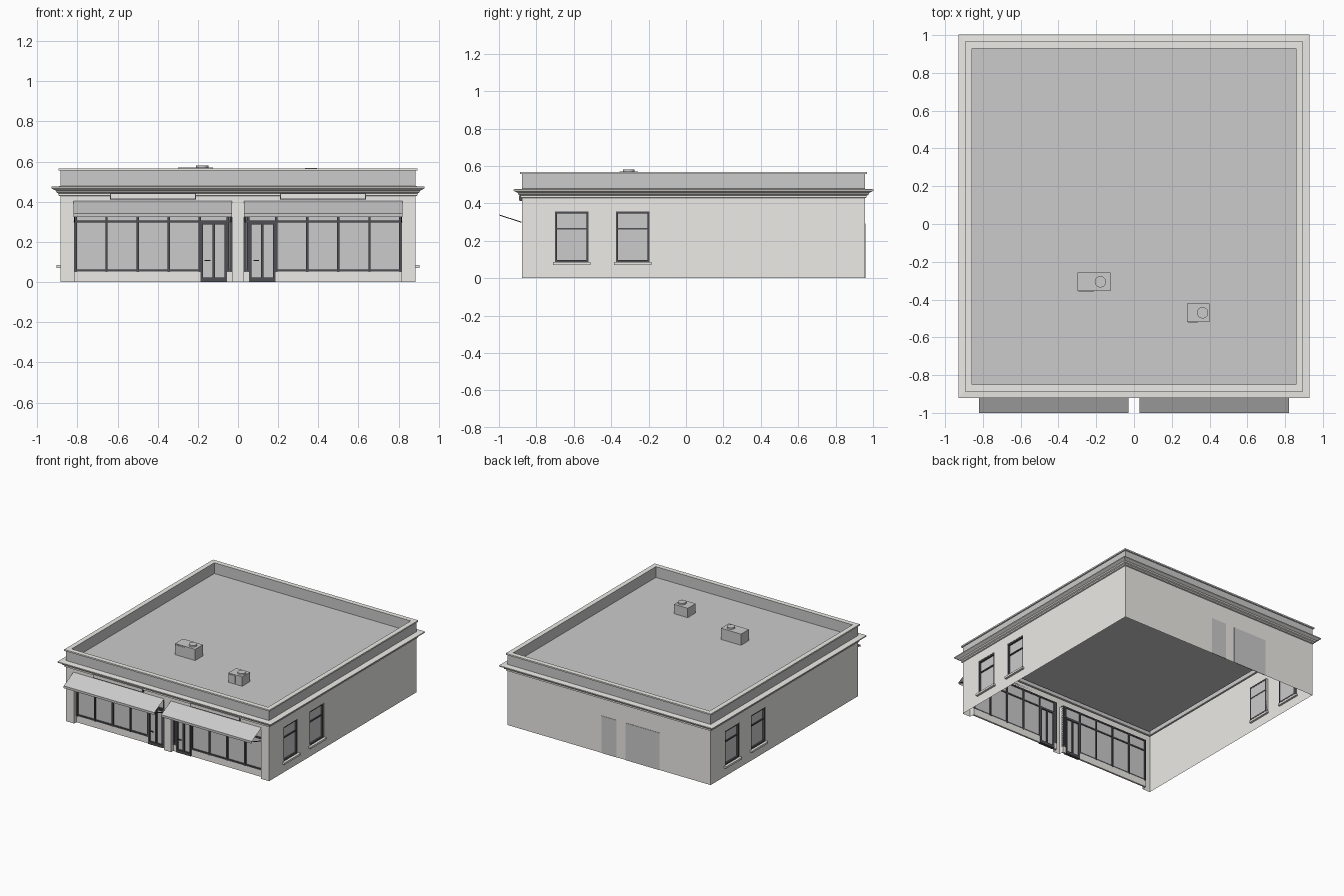
import bpy, bmesh
from math import pi
from mathutils import Matrix

if "Cube" in bpy.data.objects:
    bpy.data.objects.remove(bpy.data.objects["Cube"])

HX, HY, CY = 0.885, 0.917, 0.04      # half footprint and its centre in y
EAVE, ROOF = 0.435, 0.482


def material(name, c):
    m = bpy.data.materials.new(name)
    m.diffuse_color = (*c, 1)
    m.use_nodes = True
    m.node_tree.nodes["Principled BSDF"].inputs["Base Color"].default_value = m.diffuse_color
    return m


STONE = material("light_stone", (0.84, 0.83, 0.80))
DARK = material("dark_frame", (0.08, 0.08, 0.09))


def finish(name, bm, mat=None, M=Matrix()):
    bm.transform(M)
    me = bpy.data.meshes.new(name)
    bm.to_mesh(me)
    bm.free()
    ob = bpy.data.objects.new(name, me)
    bpy.context.collection.objects.link(ob)
    if mat:
        me.materials.append(mat)
    return ob


def boxes(name, items, mat=None, M=Matrix()):
    """One object out of boxes (x0, x1, y0, y1, z0, z1)."""
    bm = bmesh.new()
    for a, b, c, d, e, f in items:
        S = Matrix.Diagonal((abs(b - a), abs(d - c), abs(f - e), 1))
        bmesh.ops.create_cube(bm, size=1, matrix=Matrix.Translation(((a + b) / 2, (c + d) / 2, (e + f) / 2)) @ S)
    return finish(name, bm, mat, M)


def quad(bm, *pts):
    bm.faces.new([bm.verts.new(p) for p in pts])


def sheet(name, rects, y, M):
    """Flat panes facing outward (-y local)."""
    bm = bmesh.new()
    for a, b, c, d in rects:
        quad(bm, (a, y, c), (b, y, c), (b, y, d), (a, y, d))
    return finish(name, bm, None, M)


def wall(name, half, holes, depth, M):
    """Single-sheet wall with rectangular openings and their reveals."""
    bm = bmesh.new()
    us = sorted({-half, half, *[v for h in holes for v in h[:2]]})
    zs = sorted({0, EAVE + 0.03, *[v for h in holes for v in h[2:]]})
    for a, b in zip(us, us[1:]):
        for c, d in zip(zs, zs[1:]):
            u, z = (a + b) / 2, (c + d) / 2
            if not any(h[0] < u < h[1] and h[2] < z < h[3] for h in holes):
                quad(bm, (a, 0, c), (b, 0, c), (b, 0, d), (a, 0, d))
    for a, b, c, d in holes:
        t = depth
        quad(bm, (a, 0, c), (a, t, c), (a, t, d), (a, 0, d))
        quad(bm, (b, 0, d), (b, t, d), (b, t, c), (b, 0, c))
        quad(bm, (a, t, d), (b, t, d), (b, 0, d), (a, 0, d))
        if c > 0:
            quad(bm, (a, 0, c), (b, 0, c), (b, t, c), (a, t, c))
    bmesh.ops.remove_doubles(bm, verts=bm.verts, dist=1e-5)
    return finish(name, bm, STONE, M)


def ring(name, profile, mat=None):
    """Sweep an (offset, z) profile around the footprint."""
    bm = bmesh.new()
    rows = [[bm.verts.new((sx * (HX + o), CY + sy * (HY + o), z))
             for sx, sy in ((-1, -1), (1, -1), (1, 1), (-1, 1))] for o, z in profile]
    for r, s in zip(rows, rows[1:]):
        for i in range(4):
            j = (i + 1) % 4
            bm.faces.new((r[i], r[j], s[j], s[i]))
    return finish(name, bm, mat)


def side(angle, dist):
    return Matrix.Translation((0, CY, 0)) @ Matrix.Rotation(angle, 4, 'Z') @ Matrix.Translation((0, -dist, 0))


FRONT, BACK = side(0, HY), side(pi, HY)

# Front wall with two recessed shopfront openings, plain back wall
wall("front_wall", HX, [(-0.815, -0.03, 0, 0.39), (0.03, 0.815, 0, 0.39)], 0.037, FRONT)
wall("back_wall", HX, [], 0, BACK)
boxes("back_doors", [(-0.065, 0.065, -0.003, 0.001, 0, 0.293), (0.144, 0.44, -0.003, 0.001, 0, 0.293)], None, BACK)

# Side walls with sash windows
wins = [(-0.74, -0.56, 0.085, 0.357), (-0.415, -0.235, 0.085, 0.357)]
for label, M in (("right", side(pi / 2, HX)), ("left", side(-pi / 2, HX))):
    wall(label + "_wall", HY, wins, 0.018, M)
    sheet(label + "_window_glass", wins, 0.016, M)
    frame, w = [], 0.011
    for a, b, c, d in wins:
        frame += [(a, a + w, 0.002, 0.018, c, d), (b - w, b, 0.002, 0.018, c, d),
                  (a + w, b - w, 0.002, 0.018, c, c + w), (a + w, b - w, 0.002, 0.018, d - w, d),
                  (a + w, b - w, 0.008, 0.018, 0.26, 0.269)]
    boxes(label + "_window_frames", frame, DARK, M)
    boxes(label + "_window_sills", [(a - 0.01, b + 0.01, -0.018, 0.016, c - 0.015, c) for a, b, c, d in wins], STONE, M)

# Shopfronts: mirrored for each unit
for s, label in ((-1, "left"), (1, "right")):
    def span(a, b):
        return sorted((s * a, s * b))

    boxes(label + "_bulkhead", [(*span(0.187, 0.815), 0.028, 0.042, 0, 0.052),
                                (*span(0.03, 0.057), 0.028, 0.042, 0, 0.052)], STONE, FRONT)
    sheet(label + "_shop_glass", [(*span(0.19, 0.815), 0.05, 0.39), (*span(0.03, 0.057), 0.05, 0.39),
                                  (*span(0.057, 0.19), 0.02, 0.39)], 0.036, FRONT)
    posts = [0.036, 0.052, 0.19, 0.345, 0.5, 0.655, 0.808]
    fr = [(s * (x - 0.006), s * (x + 0.006), 0.024, 0.044, 0.05, 0.39) for x in posts]
    for z in (0.052, 0.297, 0.38):
        fr.append((*span(0.19, 0.815), 0.026, 0.042, z, z + 0.011))
        fr.append((*span(0.03, 0.057), 0.026, 0.042, z, z + 0.011))
    fr += [(*span(0.057, 0.19), 0.026, 0.042, 0.297, 0.308), (*span(0.057, 0.19), 0.026, 0.042, 0.38, 0.391)]
    boxes(label + "_shop_frames", fr, DARK, FRONT)

    # Door with stiles, rails and push bar
    d0, d1 = span(0.056, 0.186)
    mid = (d0 + d1) / 2
    boxes(label + "_door", [(d0, d0 + 0.012, 0.022, 0.046, 0, 0.3), (d1 - 0.012, d1, 0.022, 0.046, 0, 0.3),
                            (mid - 0.006, mid + 0.006, 0.024, 0.044, 0.02, 0.297),
                            (d0, d1, 0.022, 0.046, 0, 0.022), (d0, d1, 0.022, 0.046, 0.288, 0.298),
                            (d0 + 0.02, d0 + 0.048, 0.014, 0.022, 0.105, 0.111)], DARK, FRONT)

    # Sloped awning with valance and end struts
    a, b = span(0.03, 0.82)
    bm = bmesh.new()
    prof = [(-0.002, 0.405), (-0.123, 0.343), (-0.123, 0.325)]
    for (y0, z0), (y1, z1) in zip(prof, prof[1:]):
        quad(bm, (a, y0, z0), (a, y1, z1), (b, y1, z1), (b, y0, z0))
    bmesh.ops.remove_doubles(bm, verts=bm.verts, dist=1e-5)
    finish(label + "_awning", bm, None, FRONT)
    bm = bmesh.new()
    for x in (a + 0.006, b - 0.006):
        R = Matrix.Translation((x, -0.061, 0.318)) @ Matrix.Rotation(-0.31, 4, 'X')
        bmesh.ops.create_cube(bm, size=1, matrix=R @ Matrix.Diagonal((0.005, 0.125, 0.005, 1)))
    finish(label + "_awning_struts", bm, DARK, FRONT)

    # Blank sign board with dark edge
    boxes(label + "_sign_edge", [(*span(0.208, 0.638), -0.012, 0, 0.412, 0.444)], DARK, FRONT)
    boxes(label + "_sign_board", [(*span(0.214, 0.632), -0.015, -0.01, 0.417, 0.439)], STONE, FRONT)

# Cornice, parapet, coping and roof deck
ring("cornice", [(0, 0.428), (0.009, 0.431), (0.009, 0.441), (0.018, 0.446), (0.022, 0.455),
                 (0.036, 0.462), (0.045, 0.467), (0.045, 0.475), (0, 0.478)], STONE)
ring("parapet_outer", [(0, 0.476), (0, 0.557)])
ring("parapet_inner", [(-0.028, 0.567), (-0.028, ROOF)])
ring("coping", [(0, 0.556), (0.01, 0.556), (0.01, 0.567), (-0.028, 0.567)], STONE)
ix, iy = HX - 0.028, HY - 0.028
bm = bmesh.new()
quad(bm, (-ix, CY - iy, ROOF), (ix, CY - iy, ROOF), (ix, CY + iy, ROOF), (-ix, CY + iy, ROOF))
finish("roof_deck", bm)

# Rooftop ventilation units with round fan caps
for i, (x0, x1, y0, y1, top, fx) in enumerate([(-0.30, -0.125, -0.355, -0.257, 0.570, -0.178),
                                               (0.28, 0.40, -0.519, -0.421, 0.556, 0.363)], 1):
    boxes(f"roof_unit_{i}", [(x0, x1, y0, y1, ROOF, top),
                             (x0 + 0.006, (x0 + x1) / 2, y0 - 0.003, y0, ROOF + 0.008, top - 0.008)])
    bm = bmesh.new()
    bmesh.ops.create_cone(bm, cap_ends=True, segments=20, radius1=0.03, radius2=0.03, depth=0.012,
                          matrix=Matrix.Translation((fx, (y0 + y1) / 2, top + 0.006)))
    finish(f"roof_fan_{i}", bm)
